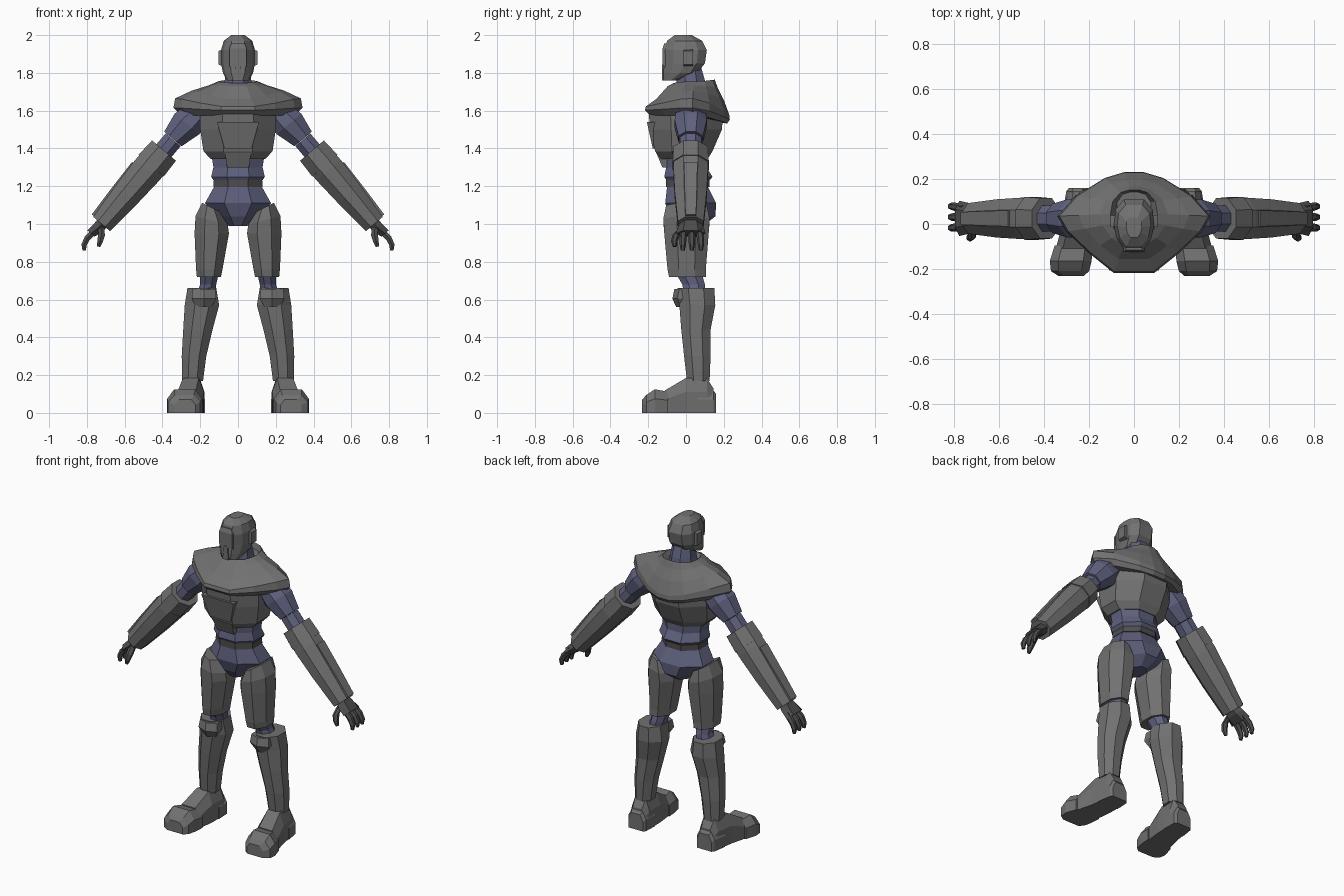
import bpy, bmesh, math
from mathutils import Vector

if "Cube" in bpy.data.objects:
    bpy.data.objects.remove(bpy.data.objects["Cube"])


def material(name, rgb):
    m = bpy.data.materials.new(name)
    m.diffuse_color = (*rgb, 1)
    m.use_nodes = True
    m.node_tree.nodes["Principled BSDF"].inputs["Base Color"].default_value = m.diffuse_color
    return m


GREY = material("armour grey", (0.165, 0.165, 0.165))
BLUE = material("suit blue", (0.115, 0.12, 0.21))
DARK = material("dark grey", (0.075, 0.075, 0.075))


def loft(name, rings, mat, mirror=False):
    """Skin a list of equal-length point rings and cap both ends."""
    bm = bmesh.new()
    vs = [[bm.verts.new(p) for p in r] for r in rings]
    n = len(rings[0])
    for a, b in zip(vs, vs[1:]):
        for i in range(n):
            j = (i + 1) % n
            bm.faces.new((a[i], a[j], b[j], b[i]))
    bm.faces.new(vs[0][::-1])
    bm.faces.new(vs[-1])
    bmesh.ops.recalc_face_normals(bm, faces=bm.faces)
    me = bpy.data.meshes.new(name)
    bm.to_mesh(me)
    bm.free()
    me.materials.append(mat)
    ob = bpy.data.objects.new(name, me)
    bpy.context.collection.objects.link(ob)
    if mirror:
        ob.modifiers.new("mirror", 'MIRROR')
    return ob


def polygon(n):
    """Unit polygon whose flat sides touch the unit box."""
    k = 1 / math.cos(math.pi / n)
    return [(k * math.cos(2 * math.pi * (i + .5) / n), k * math.sin(2 * math.pi * (i + .5) / n))
            for i in range(n)]


def level(z, x0, x1, y0, y1, tilt=0, n=8):
    """Horizontal ring inside a box, tilting in z along x."""
    cx, cy, rx, ry = (x0 + x1) / 2, (y0 + y1) / 2, (x1 - x0) / 2, (y1 - y0) / 2
    return [(cx + u * rx, cy + v * ry, z + tilt * u * rx) for u, v in polygon(n)]


def across(c, d, rn, ry, n=8):
    """Ring across a limb heading along d in the xz plane."""
    c, d = Vector(c), Vector(d).normalized()
    nrm = Vector((d.z, 0, -d.x))
    return [c + nrm * u * rn + Vector((0, v * ry, 0)) for u, v in polygon(n)]


def both(half):
    """Close a right-hand outline running front to back."""
    return half + [(-x, y) for x, y in reversed(half)]


# Head
skull = both([(.45, -1), (.85, -.55), (1, 0), (.92, .6), (.5, 1)])
loft("head", [[(u * rx, (a + b) / 2 + v * (b - a) / 2, z) for u, v in skull] for z, rx, a, b in [
    (1.76, .058, -.118, -.045), (1.80, .08, -.12, .06), (1.85, .09, -.115, .1),
    (1.92, .09, -.118, .11), (1.97, .075, -.1, .085), (2.0, .035, -.06, .03)]], GREY)
loft("visor", [level(z, -w, w, y, y + .05, n=4) for z, w, y in [
    (1.835, .045, -.123), (1.93, .046, -.124), (1.955, .035, -.115)]], GREY)
loft("chin_guard", [level(z, -w, w, -.126, -.07, n=4) for z, w in [(1.76, .02), (1.845, .013)]], GREY)
loft("ear_cover", [[(x, .012 + v * .026, 1.88 + u * s) for u, v in polygon(4)]
                   for x, s in [(.08, .045), (.104, .036)]], GREY, True)
loft("neck", [level(1.68, -.085, .085, -.06, .11), level(1.76, -.07, .07, -.05, .1),
              level(1.83, -.06, .06, -.04, .08)], BLUE)

# Shoulder mantle: collar, slope, rim and underside follow one outline
rim = both([(.09, -.218), (.2, -.13), (.3, -.035), (.342, .035), (.26, .125), (.13, .205), (.04, .232)])
collar = both([(.035, -.065), (.075, -.045), (.1, 0), (.105, .045), (.095, .1), (.06, .14), (.02, .152)])


def mantle(t, front, side, back):
    pts = []
    for (cx, cy), (rx, ry) in zip(collar, rim):
        x, y = cx + (rx - cx) * t, cy + (ry - cy) * t
        w = min(1, abs(rx) / .32)
        end = front if ry < 0 else back
        pts.append((x, y, end + (side - end) * w ** 1.5))
    return pts


loft("shoulder_mantle", [mantle(-.12, 1.72, 1.72, 1.73), mantle(0, 1.745, 1.755, 1.765),
                         mantle(.2, 1.73, 1.735, 1.72), mantle(.6, 1.655, 1.705, 1.655),
                         mantle(.96, 1.615, 1.665, 1.575), mantle(1, 1.60, 1.615, 1.55),
                         mantle(.82, 1.575, 1.575, 1.53)], GREY)

# Torso
loft("chest", [level(z, -w, w, a, b) for z, w, a, b in [
    (1.345, .145, -.135, .115), (1.385, .183, -.163, .14), (1.5, .2, -.19, .19), (1.62, .2, -.2, .2)]], GREY)
for nm, rows in {"chest_plate": [(1.40, .072, -.176), (1.54, .112, -.207)],
                 "belly_plate": [(1.30, .058, -.125), (1.395, .072, -.165)]}.items():
    loft(nm, [level(z, -w, w, y, y + .1, n=4) for z, w, y in rows], GREY)
loft("abdomen", [level(z, -w, w, a, b) for z, w, a, b in [
    (1.225, .125, -.1, .12), (1.25, .142, -.115, .14), (1.3, .13, -.105, .11), (1.42, .15, -.11, .11)]], BLUE)
loft("belt", [level(z, -w, w, -.105, .125) for z, w in [(1.195, .13), (1.235, .128)]], DARK)
loft("pelvis", [level(z, -w, w, a, b) for z, w, a, b in [
    (.99, .05, -.05, .09), (1.04, .1, -.085, .155), (1.11, .175, -.11, .16), (1.2, .125, -.1, .115)]], BLUE)

# Legs
loft("thigh", [level(z, a, b, c, d, t) for z, a, b, c, d, t in [
    (.72, .09, .218, -.09, .105, 0), (.76, .082, .222, -.098, .105, 0), (.95, .048, .23, -.115, .12, 0),
    (1.02, .055, .225, -.12, .125, .25), (1.09, .1, .19, -.105, .11, .5)]], GREY, True)
loft("knee", [level(z, a, b, c, d) for z, a, b, c, d in [
    (.58, .13, .24, .0, .11), (.68, .115, .2, -.02, .1), (.75, .1, .2, -.06, .08)]], BLUE, True)
loft("shin", [level(z, a, b, c, d) for z, a, b, c, d in [
    (.17, .185, .295, .005, .125), (.3, .168, .298, -.01, .13), (.44, .135, .29, -.025, .13),
    (.57, .1, .282, -.035, .155), (.66, .115, .268, -.045, .15)]], GREY, True)
loft("knee_guard", [level(z, a, b, y, y + .09, n=6) for z, a, b, y in [
    (.56, .14, .22, -.045), (.605, .115, .245, -.065), (.655, .12, .24, -.055)]], GREY, True)


# Feet, lofted from heel to toe with bevelled tops
def sole(y, cx, w, h):
    return [(cx - w, y, 0), (cx + w, y, 0), (cx + w, y, h * .6), (cx + w * .6, y, h),
            (cx - w * .6, y, h), (cx - w, y, h * .6)]


loft("foot", [sole(*s) for s in [(.145, .24, .05, .13), (.11, .24, .062, .185), (.0, .25, .07, .185),
                                 (-.11, .27, .078, .12)]], GREY, True)
loft("toe_cap", [sole(*s) for s in [(-.095, .268, .085, .112), (-.165, .282, .093, .125),
                                    (-.21, .285, .085, .095), (-.232, .28, .055, .07)]], GREY, True)
loft("heel_cap", [sole(*s) for s in [(.16, .24, .05, .1), (.145, .24, .062, .118), (.06, .245, .07, .118)]],
     GREY, True)

# Arms
D = Vector((.34, 0, -.40)).normalized()
OUT = Vector((-D.z, 0, D.x))
START = Vector((.395, .025, 1.385))


def along(s, out=0, y=0):
    return START + D * s + OUT * out + Vector((0, y, 0))


loft("upper_arm", [across(c, D, rn, ry) for c, rn, ry in [
    ((.2, .025, 1.6), .07, .075), ((.27, .025, 1.53), .085, .085), ((.345, .025, 1.45), .06, .065)]], BLUE, True)
loft("elbow", [across(along(s), D, .052, .058) for s in (-.08, .03)], BLUE, True)
loft("forearm", [across(along(s), D, rn, ry) for s, rn, ry in [
    (0, .08, .085), (.13, .084, .092), (.3, .075, .085), (.505, .058, .068)]], GREY, True)
loft("forearm_cuff", [across(along(s), D, rn, ry) for s, rn, ry in [
    (-.005, .083, .09), (.1, .088, .096)]], GREY, True)
loft("forearm_plate", [across(along(s, o), D, .012, w, 4) for s, o, w in [
    (.15, .078, .036), (.34, .07, .032), (.5, .06, .028)]], GREY, True)

# Hands
loft("palm", [across(along(s, o), D, t, w, 6) for s, o, t, w in [
    (.48, 0, .03, .045), (.53, 0, .032, .06), (.58, .01, .025, .068)]], DARK, True)
for i, y in enumerate((-.035, .005, .045)):
    loft(f"finger_{i + 1}", [across((x, .025 + y * f, z), d, r, r, 6) for x, z, d, r, f in [
        (.755, .968, D, .017, 1), (.798, .925, (.6, 0, -.8), .016, 1.15),
        (.815, .89, (.2, 0, -1), .014, 1.2), (.814, .86, (-.1, 0, -1), .009, 1.2)]], DARK, True)
loft("thumb", [across((x, y, z), (.3, 0, -1), r, r, 6) for x, y, z, r in [
    (.725, -.01, .985, .018), (.722, -.05, .945, .018), (.73, -.062, .91, .015), (.738, -.06, .88, .009)]],
     DARK, True)
